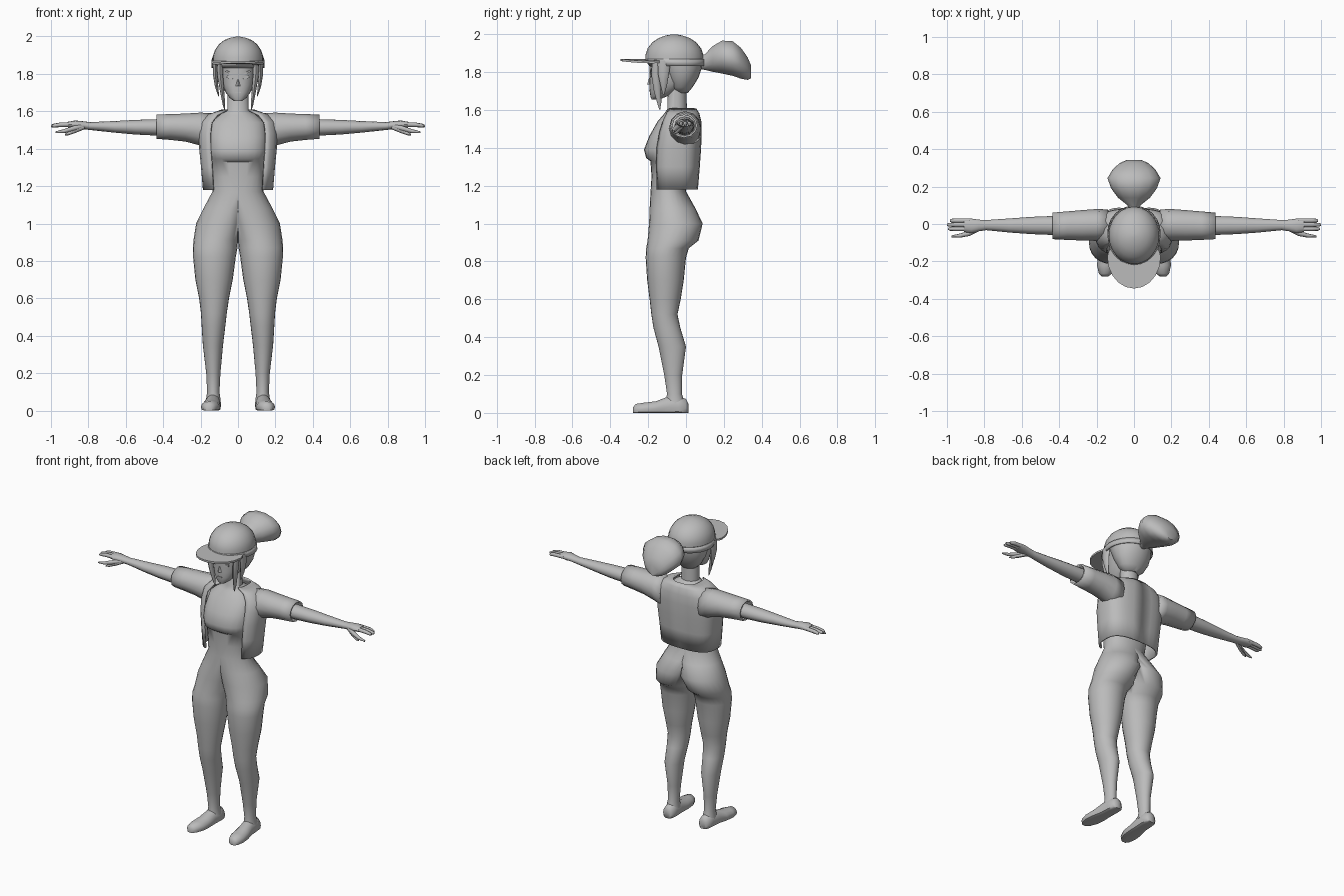
import bpy, bmesh, math
from mathutils import Vector, Matrix

GREY = bpy.data.materials.new("plain grey")
GREY.diffuse_color = (0.5, 0.5, 0.5, 1)


def spow(v, p):
    return math.copysign(abs(v) ** p, v)


def finish(name, bm, mirror=False, thick=0, angle=50):
    bmesh.ops.recalc_face_normals(bm, faces=bm.faces)
    me = bpy.data.meshes.new(name)
    bm.to_mesh(me)
    bm.free()
    me.materials.append(GREY)
    ob = bpy.data.objects.new(name, me)
    bpy.context.collection.objects.link(ob)
    if thick:
        m = ob.modifiers.new("thickness", 'SOLIDIFY')
        m.thickness, m.offset = thick, 0
    if mirror:
        m = ob.modifiers.new("mirror", 'MIRROR')
        m.use_clip = True
        m.merge_threshold = 0.0005
    bpy.ops.object.select_all(action='DESELECT')
    bpy.context.view_layer.objects.active = ob
    ob.select_set(True)
    bpy.ops.object.shade_smooth_by_angle(angle=math.radians(angle))
    return ob


def skin(rows, closed=True, caps=(True, True)):
    """Bridge rows of points into a surface."""
    bm = bmesh.new()
    vs = [[bm.verts.new(p) for p in r] for r in rows]
    n = len(rows[0])
    for a, b in zip(vs, vs[1:]):
        for i in range(n if closed else n - 1):
            j = (i + 1) % n
            bm.faces.new((a[i], a[j], b[j], b[i]))
    if closed and caps[0]:
        bm.faces.new(vs[0])
    if closed and caps[1]:
        bm.faces.new(vs[-1])
    return bm


def ring_z(z, cx, rx, y0, y1, n=20, p=1.0):
    cy, ry = (y0 + y1) / 2, (y1 - y0) / 2
    return [(cx + rx * spow(math.cos(t), p), cy + ry * spow(math.sin(t), p), z)
            for t in (2 * math.pi * i / n for i in range(n))]


def ring_x(x, cy, cz, ry, rz, n=12):
    return [(x, cy + ry * math.cos(t), cz + rz * math.sin(t))
            for t in (2 * math.pi * i / n for i in range(n))]


# body: one half from ankle to neck, clamped at the middle plane
BODY = [(.05, .132, .040, -.11, -.005), (.10, .132, .033, -.10, -.022),
        (.20, .132, .038, -.115, -.020), (.35, .134, .054, -.145, 0),
        (.45, .131, .063, -.172, -.03), (.52, .129, .069, -.183, -.045),
        (.60, .128, .080, -.192, -.028), (.70, .128, .100, -.205, -.012),
        (.82, .126, .114, -.213, 0), (.87, .122, .119, -.210, .015),
        (.91, .112, .126, -.203, .066), (1.0, .08, .144, -.195, .088),
        (1.08, .04, .145, -.192, .05), (1.17, 0, .137, -.187, 0),
        (1.25, 0, .137, -.182, .01), (1.33, 0, .145, -.188, .03),
        (1.345, 0, .150, -.210, .035), (1.39, 0, .155, -.222, .05),
        (1.46, 0, .158, -.195, .06), (1.54, 0, .145, -.150, .055),
        (1.58, 0, .10, -.115, .04), (1.605, 0, .057, -.098, .005),
        (1.75, 0, .055, -.095, 0)]
rows = []
for z, cx, rx, y0, y1 in BODY:
    p = .8 if 1.2 < z < 1.56 else 1
    rows.append([(max(x, 0), y, h) for x, y, h in ring_z(z, cx, rx, y0, y1, 24, p)])
bm = skin(rows)
flat = [f for f in bm.faces if all(v.co.x < 1e-5 for v in f.verts)]
bmesh.ops.delete(bm, geom=flat, context='FACES')
finish("body", bm, mirror=True)

# feet: flat soles, rounded tops, toes turned slightly out
rows = []
for y, cx, w, h in [(-.28, .155, .018, .03), (-.265, .153, .035, .048), (-.22, .148, .05, .055),
                    (-.16, .142, .05, .062), (-.10, .135, .042, .085), (-.04, .132, .042, .09),
                    (0, .131, .036, .075), (.012, .131, .02, .05)]:
    rows.append([(cx + w * math.cos(t), y, max(0, h * (.35 + .65 * math.sin(t))))
                 for t in (2 * math.pi * i / 14 for i in range(14))])
finish("foot", skin(rows), mirror=True)

# open jacket: back to front edge on one side, mirrored
rows = []
for z, rx, y0, y1 in [(1.18, .183, -.168, .058), (1.30, .193, -.172, .068), (1.40, .203, -.17, .075),
                      (1.48, .205, -.155, .078), (1.54, .195, -.135, .076), (1.58, .155, -.115, .066),
                      (1.605, .085, -.10, .05)]:
    cy, ry = (y0 + y1) / 2, (y1 - y0) / 2
    rows.append([(rx * spow(math.sin(t), .7), cy + ry * spow(math.cos(t), .7), z)
                 for t in (math.radians(142) * i / 12 for i in range(13))])
finish("jacket", skin(rows, closed=False), mirror=True, thick=.01)

# sleeves with open cuffs
SLEEVE = [(.14, -.005, 1.49, .078, .095), (.20, -.005, 1.505, .080, .083), (.28, -.007, 1.513, .076, .070),
          (.36, -.009, 1.516, .071, .064), (.435, -.01, 1.518, .066, .060)]
finish("sleeve", skin([ring_x(*r) for r in SLEEVE], caps=(False, False)), mirror=True, thick=.01)

# arms and palms
ARM = [(.28, -.008, 1.515, .054, .05), (.45, -.008, 1.514, .05, .043), (.55, -.008, 1.515, .046, .039),
       (.66, -.008, 1.517, .038, .031), (.79, -.006, 1.521, .027, .021), (.83, -.008, 1.526, .031, .021),
       (.87, -.010, 1.530, .039, .021), (.91, -.006, 1.528, .036, .016)]
finish("arm", skin([ring_x(*r) for r in ARM]), mirror=True)

# fingers
for i, (y, tip) in enumerate([(.018, .985), (-.004, 1.0), (-.026, .995)]):
    rows = [ring_x(.88, y, 1.53, .012, .013, 8), ring_x(.95, y, 1.528, .012, .012, 8),
            ring_x(tip - .01, y, 1.523, .010, .010, 8), ring_x(tip, y, 1.521, .005, .005, 8)]
    finish(f"finger_{i + 1}", skin(rows), mirror=True)
FORE = [(.83, -.025, 1.52, .014, .014), (.88, -.05, 1.508, .014, .014),
        (.93, -.062, 1.494, .011, .011), (.975, -.066, 1.488, .005, .005)]
finish("pointer_finger", skin([ring_x(*r, 8) for r in FORE]), mirror=True)
THUMB = [(.82, -.02, 1.518, .014, .014), (.87, -.043, 1.497, .013, .013),
         (.905, -.055, 1.482, .010, .010), (.925, -.06, 1.476, .004, .004)]
finish("thumb", skin([ring_x(*r, 8) for r in THUMB]), mirror=True)

# face
FACE = [(1.655, 0, .022, -.182, -.14), (1.672, 0, .045, -.188, -.10), (1.70, 0, .066, -.192, -.05),
        (1.74, 0, .083, -.192, 0), (1.79, 0, .092, -.192, .03), (1.86, 0, .098, -.195, .05)]
finish("face", skin([ring_z(*r, p=.85) for r in FACE]))

# hair on the back of the head
HAIR = [(1.69, 0, .05, -.06, .01), (1.72, 0, .085, -.085, .035), (1.77, 0, .113, -.11, .066),
        (1.82, 0, .126, -.135, .083), (1.87, 0, .128, -.16, .088)]
finish("hair_back", skin([ring_z(*r) for r in HAIR]))

# loose hair strands beside the face
for name, pts in {
    "long_strand": [(1.86, .098, .016, -.18, -.125), (1.78, .094, .015, -.182, -.135),
                    (1.70, .084, .011, -.17, -.132), (1.64, .076, .007, -.153, -.13),
                    (1.603, .07, .002, -.142, -.136)],
    "side_strand": [(1.86, .120, .013, -.15, -.08), (1.79, .121, .012, -.148, -.09),
                    (1.73, .114, .009, -.135, -.10), (1.68, .103, .002, -.122, -.115)],
}.items():
    finish(name, skin([ring_z(*r, n=8) for r in pts]), mirror=True)

# ponytail swelling out behind the cap
rows = []
for y, rx, z0, z1 in [(.075, .025, 1.815, 1.885), (.10, .035, 1.81, 1.895), (.14, .085, 1.80, 1.938),
                      (.19, .122, 1.79, 1.968), (.245, .142, 1.778, 1.966), (.29, .115, 1.763, 1.93),
                      (.325, .078, 1.757, 1.88), (.342, .04, 1.765, 1.84)]:
    rows.append([(rx * math.cos(t), y, (z0 + z1) / 2 + (z1 - z0) / 2 * math.sin(t))
                 for t in (2 * math.pi * i / 14 for i in range(14))])
finish("ponytail", skin(rows))

# cap crown and hem
CROWN = [(1.855, 0, .135, -.215, .092), (1.89, 0, .135, -.214, .092), (1.925, 0, .125, -.203, .08),
         (1.957, 0, .104, -.178, .054), (1.98, 0, .075, -.143, .02), (1.993, 0, .042, -.107, -.02),
         (1.999, 0, .012, -.074, -.052)]
finish("cap_crown", skin([ring_z(*r, n=24) for r in CROWN]))
HEM = [(1.832, 0, .140, -.19, .096), (1.868, 0, .139, -.216, .096)]
finish("cap_hem", skin([ring_z(*r, n=24) for r in HEM], caps=(False, False)), thick=.006)

# cap brim: thin plate drooping a little to the sides
rows = []
for lift in (-.006, .006):
    rows.append([(.143 * math.cos(t), -.175 + (.17 if math.sin(t) < 0 else .09) * math.sin(t),
                  1.864 + lift - .012 * math.cos(t) ** 2)
                 for t in (2 * math.pi * i / 20 for i in range(20))])
finish("cap_brim", skin(rows), angle=30)


# facial features: thin plates lying on the face
def plate(name, loc, size, roll=0, yaw=0, mirror=True):
    bm = bmesh.new()
    mat = (Matrix.Translation(loc) @ Matrix.Rotation(yaw, 4, 'Z') @ Matrix.Rotation(roll, 4, 'Y')
           @ Matrix.Diagonal((*size, 1)))
    bmesh.ops.create_cube(bm, size=1, matrix=mat)
    finish(name, bm, mirror=mirror)


plate("eyebrow", Vector((.043, -.185, 1.805)), (.05, .008, .008), -.45, .22)
plate("eye", Vector((.043, -.184, 1.782)), (.034, .008, .014), -.2, .22)
plate("mouth", Vector((0, -.192, 1.70)), (.03, .006, .005), mirror=False)

# nose: small wedge
bm = bmesh.new()
bmesh.ops.create_cone(bm, segments=4, radius1=.013, radius2=.003, depth=.035, cap_ends=True,
                      matrix=Matrix.Translation((0, -.192, 1.752)))
finish("nose", bm)
